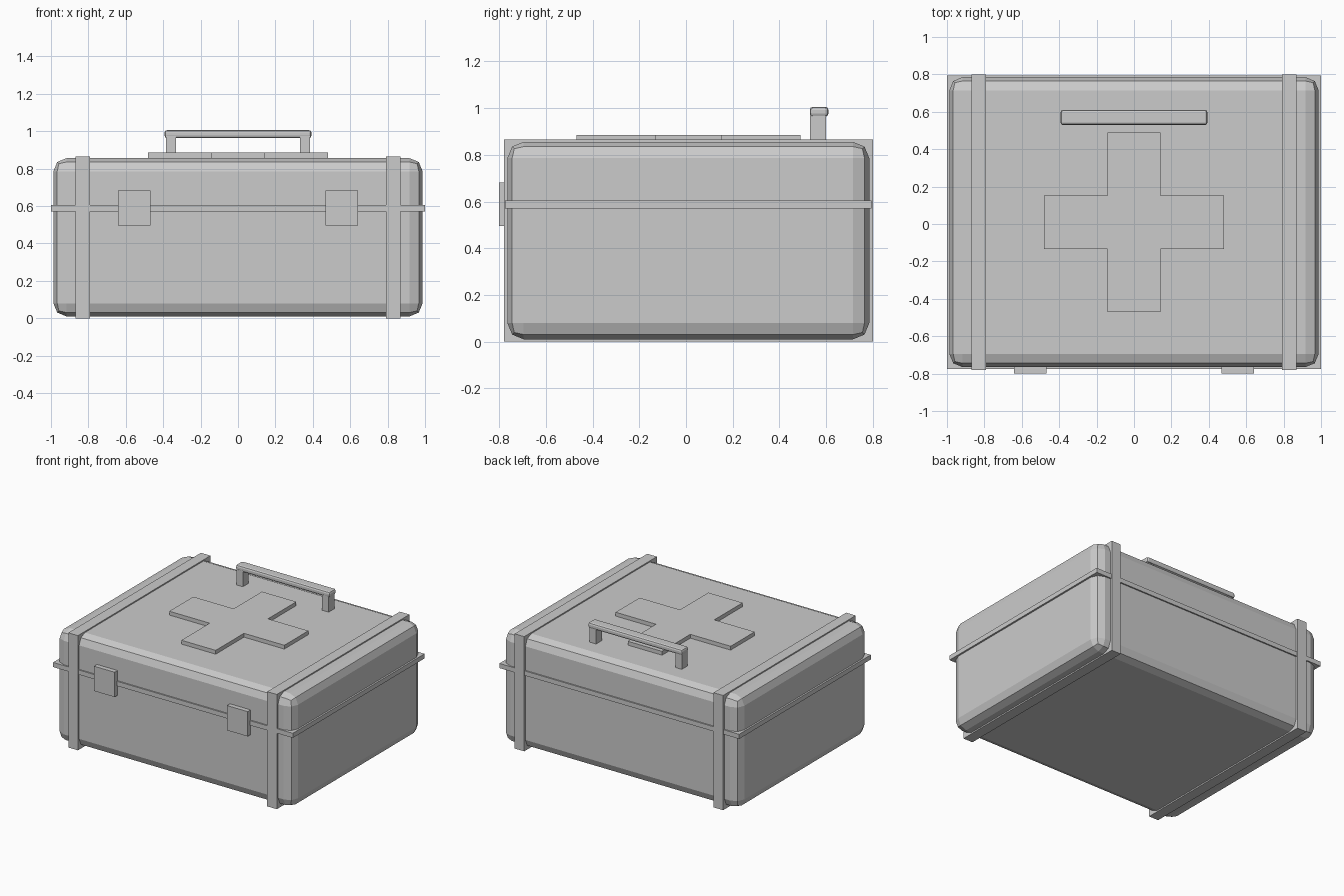
import bpy, bmesh

if "Cube" in bpy.data.objects:
    bpy.data.objects.remove(bpy.data.objects["Cube"])

YC = 0.01  # the case sits slightly back because the latches stick out in front


def box(name, x, y, z, bevel=0.0):
    """Box from (min, max) ranges, with an optional two-segment bevel."""
    bpy.ops.mesh.primitive_cube_add(size=1, location=(sum(x) / 2, sum(y) / 2, sum(z) / 2))
    ob = bpy.context.object
    ob.name = name
    ob.scale = (x[1] - x[0], y[1] - y[0], z[1] - z[0])
    bpy.ops.object.transform_apply(location=False, rotation=False, scale=True)
    if bevel:
        mod = ob.modifiers.new("bevel", 'BEVEL')
        mod.width = bevel
        mod.segments = 2
    return ob


# Case body and the rim band around the lid seam
box("case_body", (-0.987, 0.987), (YC - 0.775, YC + 0.775), (0.01, 0.856), 0.07)
box("rim_band", (-1, 1), (YC - 0.785, YC + 0.785), (0.57, 0.605))

# Parts repeated left and right
for side, s in (("left", -1), ("right", 1)):
    def span(c, w):
        return (s * c - w / 2, s * c + w / 2)
    box(side + "_strap", span(0.83, 0.08), (YC - 0.79, YC + 0.79), (0, 0.865))
    box(side + "_latch", span(0.555, 0.172), (-0.80, -0.76), (0.495, 0.682))
    box(side + "_handle_post", span(0.358, 0.055), (0.53, 0.60), (0.85, 0.975))

# Handle grip
box("handle_grip", (-0.393, 0.393), (0.53, 0.61), (0.963, 1.006), 0.014)

# Raised cross on the lid
a, b = 0.48, 0.143
corner = [(a, -b), (a, b), (b, b)]
outline = []
for _ in range(4):
    outline += corner
    corner = [(-y, x) for x, y in corner]
bm = bmesh.new()
face = bm.faces.new([bm.verts.new((x, y + YC, 0.85)) for x, y in outline])
top = bmesh.ops.extrude_face_region(bm, geom=[face])["geom"]
bmesh.ops.translate(bm, vec=(0, 0, 0.035), verts=[v for v in top if isinstance(v, bmesh.types.BMVert)])
bmesh.ops.recalc_face_normals(bm, faces=bm.faces)
mesh = bpy.data.meshes.new("lid_cross")
bm.to_mesh(mesh)
bm.free()
bpy.context.collection.objects.link(bpy.data.objects.new("lid_cross", mesh))
